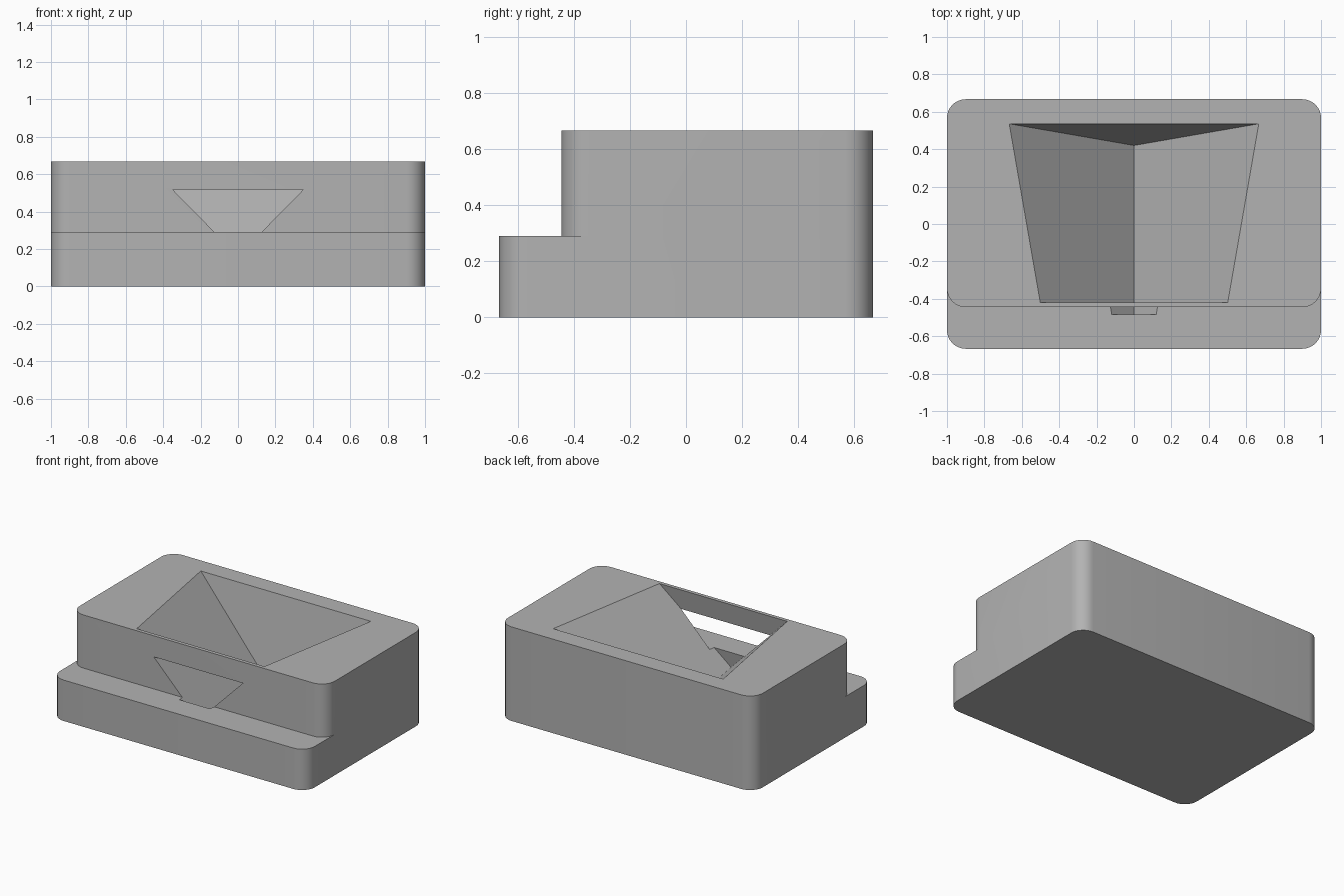
import bpy, bmesh, math
from mathutils import Vector

if "Cube" in bpy.data.objects:
    bpy.data.objects.remove(bpy.data.objects["Cube"])

grey = bpy.data.materials.new("light_grey")
grey.diffuse_color = (0.45, 0.45, 0.45, 1)
grey.use_nodes = True
grey.node_tree.nodes["Principled BSDF"].inputs["Base Color"].default_value = grey.diffuse_color


def make_object(name, bm):
    bmesh.ops.recalc_face_normals(bm, faces=bm.faces)
    mesh = bpy.data.meshes.new(name)
    bm.to_mesh(mesh)
    bm.free()
    mesh.materials.append(grey)
    ob = bpy.data.objects.new(name, mesh)
    bpy.context.collection.objects.link(ob)
    return ob


def rounded_block(name, y0, y1, z0, z1, half_x=1.0, r=0.1, steps=8):
    """Upright block with rounded vertical corners."""
    bm = bmesh.new()
    ring = []
    corners = [(half_x - r, y1 - r), (r - half_x, y1 - r),
               (r - half_x, y0 + r), (half_x - r, y0 + r)]
    for q, (cx, cy) in enumerate(corners):
        for i in range(steps + 1):
            a = math.radians(90) * (q + i / steps)
            ring.append(bm.verts.new((cx + r * math.cos(a), cy + r * math.sin(a), z0)))
    base = bm.faces.new(ring)
    top = bmesh.ops.extrude_face_region(bm, geom=[base])["geom"]
    bmesh.ops.translate(bm, vec=(0, 0, z1 - z0),
                        verts=[v for v in top if isinstance(v, bmesh.types.BMVert)])
    return make_object(name, bm)


def boolean(target, other, operation):
    mod = target.modifiers.new(operation, 'BOOLEAN')
    mod.operation, mod.object, mod.solver = operation, other, 'EXACT'
    bpy.context.view_layer.objects.active = target
    bpy.ops.object.modifier_apply(modifier=mod.name)
    bpy.data.objects.remove(other)


# Stepped body: low full-depth slab with a taller block at the back
body = rounded_block("stepped_body", -0.667, 0.667, 0, 0.29)
boolean(body, rounded_block("upper_block", -0.445, 0.667, 0.29, 0.667), 'UNION')

# V-shaped trough: a 45 degree wedge sloping 10 degrees down to the back
tilt = math.radians(10)
along = Vector((0, -math.cos(tilt), math.sin(tilt)))
up = Vector((0, math.sin(tilt), math.cos(tilt)))
ridge = Vector((0, 0.42, 0.01))
bm = bmesh.new()
ends = []
for dist in (0, 0.94):
    p = ridge + along * dist
    ends.append([bm.verts.new(p + up * h + Vector((x, 0, 0)))
                 for x, h in ((0, 0), (1, 1), (-1, 1))])
back, front = ends
bm.faces.new(back)
bm.faces.new(front)
for i in range(3):
    j = (i + 1) % 3
    bm.faces.new((back[i], back[j], front[j], front[i]))
boolean(body, make_object("trough_cutter", bm), 'DIFFERENCE')

# Smooth rounded corners, crisp edges elsewhere
bpy.ops.object.select_all(action='DESELECT')
body.select_set(True)
bpy.context.view_layer.objects.active = body
bpy.ops.object.shade_smooth_by_angle(angle=math.radians(30))
